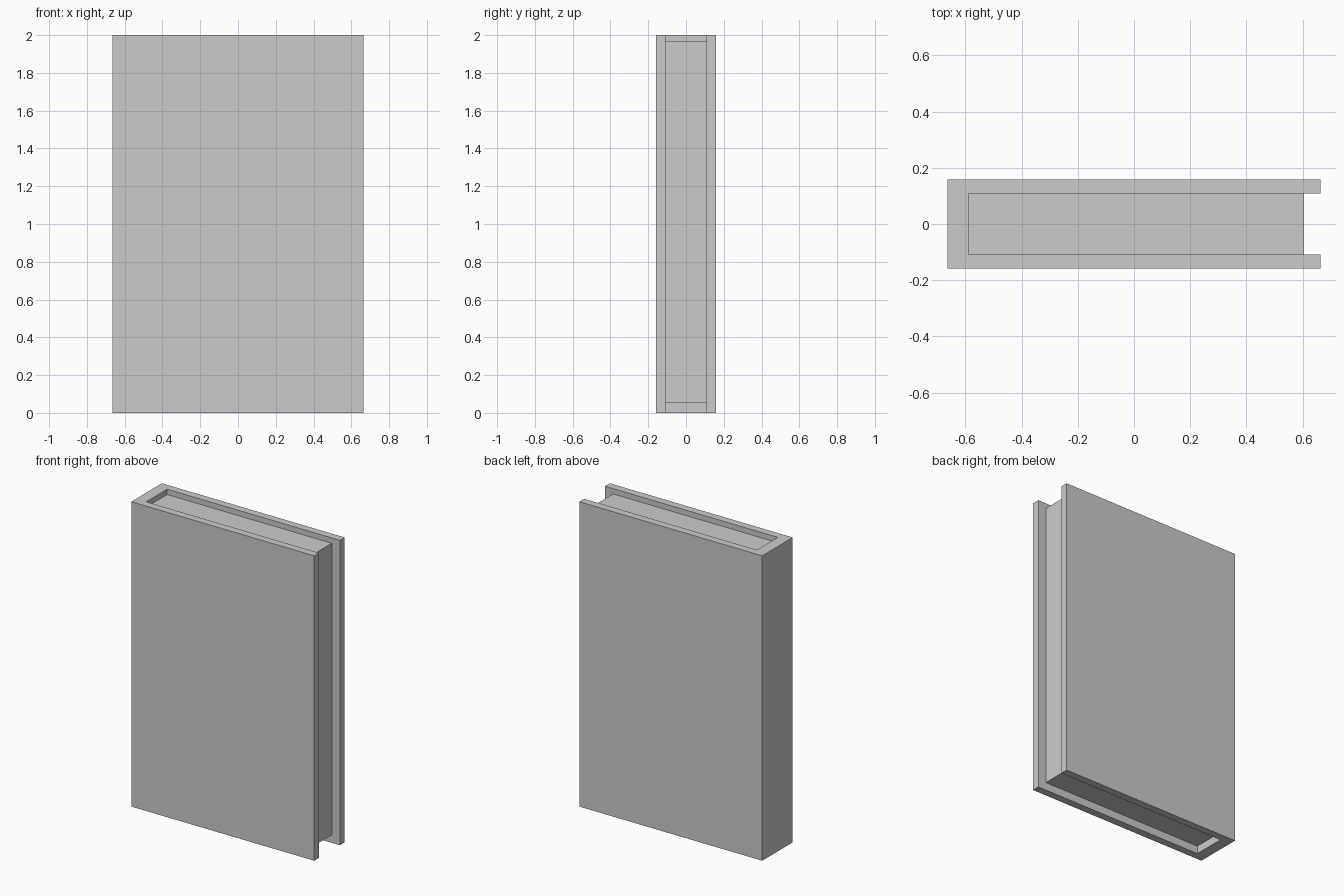
import bpy, bmesh

if "Cube" in bpy.data.objects:
    bpy.data.objects.remove(bpy.data.objects["Cube"])


def prism(name, outline, z0, z1):
    """Extrude a flat xy outline from z0 up to z1."""
    bm = bmesh.new()
    face = bm.faces.new([bm.verts.new((x, y, z0)) for x, y in outline])
    top = bmesh.ops.extrude_face_region(bm, geom=[face])["geom"]
    verts = [g for g in top if isinstance(g, bmesh.types.BMVert)]
    bmesh.ops.translate(bm, verts=verts, vec=(0, 0, z1 - z0))
    bmesh.ops.recalc_face_normals(bm, faces=bm.faces)
    mesh = bpy.data.meshes.new(name)
    bm.to_mesh(mesh)
    bm.free()
    obj = bpy.data.objects.new(name, mesh)
    bpy.context.collection.objects.link(obj)
    return obj


HALF_X, HALF_Y = 0.664, 0.158   # outer size of the cover
SPINE_X, INNER_Y = -0.59, 0.108  # inner faces of spine and boards
PAGE_X = 0.605                   # fore edge of the pages

# Cover: U-shaped profile, spine on the left, two boards
half = [(SPINE_X, INNER_Y), (HALF_X, INNER_Y), (HALF_X, HALF_Y), (-HALF_X, HALF_Y)]
prism("book_cover", half + [(x, -y) for x, y in reversed(half)], 0, 2)

# Page block, recessed at top, bottom and fore edge
prism("page_block", [(SPINE_X, -INNER_Y), (PAGE_X, -INNER_Y),
                     (PAGE_X, INNER_Y), (SPINE_X, INNER_Y)], 0.052, 1.965)
